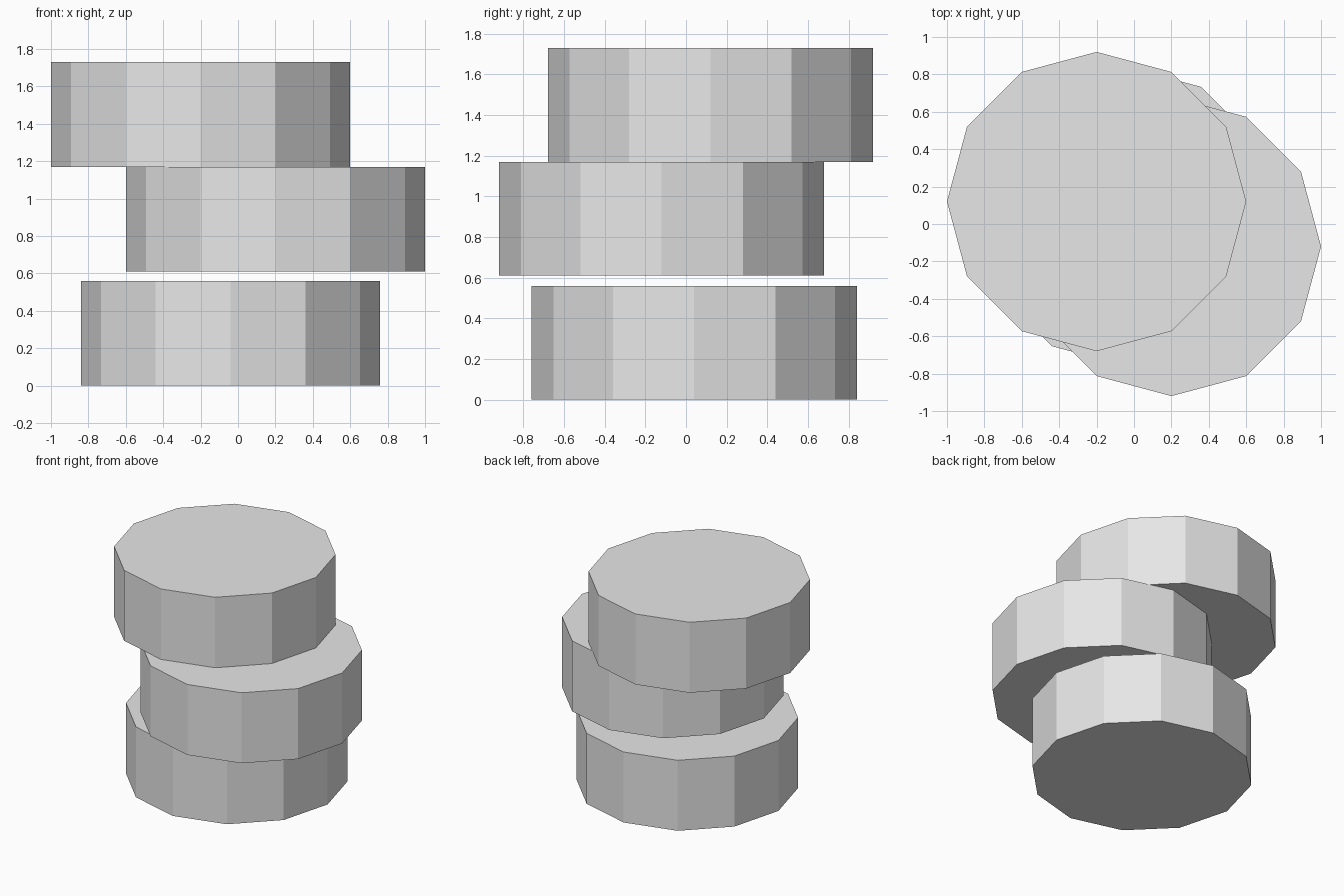
import bpy

cube = bpy.data.objects.get("Cube")
if cube:
    bpy.data.objects.remove(cube, do_unlink=True)

RADIUS, HEIGHT, SIDES = 0.8, 0.56, 12

# One plain grey for the whole stack
GREY = (0.8, 0.8, 0.8, 1.0)
grey = bpy.data.materials.new("light_grey")
grey.use_nodes = True
grey.diffuse_color = GREY
grey.node_tree.nodes["Principled BSDF"].inputs["Base Color"].default_value = GREY


def disc(name, x, y, bottom):
    """Flat-sided disc resting at the given height."""
    bpy.ops.mesh.primitive_cylinder_add(
        vertices=SIDES, radius=RADIUS, depth=HEIGHT,
        location=(x, y, bottom + HEIGHT / 2))
    obj = bpy.context.object
    obj.name = obj.data.name = name
    obj.data.materials.append(grey)
    return obj


# Three loosely stacked discs
disc("bottom_disc", -0.04, 0.04, 0.0)
disc("middle_disc", 0.2, -0.12, 0.61)
disc("top_disc", -0.2, 0.12, 1.17)
